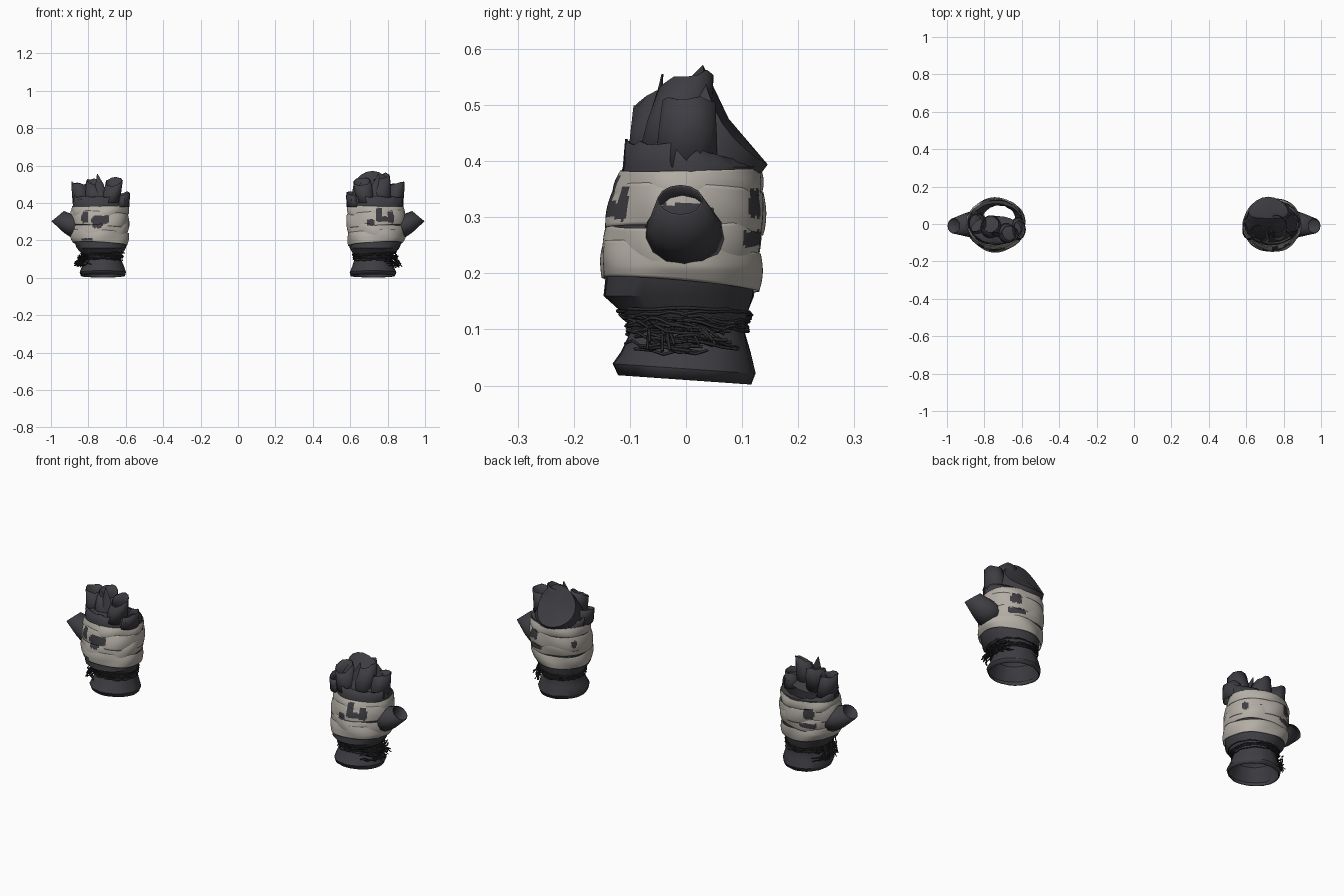
import bpy, math, random
from mathutils import Vector, Euler

if "Cube" in bpy.data.objects:
    bpy.data.objects.remove(bpy.data.objects["Cube"])


def material(name, rgb):
    m = bpy.data.materials.new(name)
    m.use_nodes = True
    m.diffuse_color = (*rgb, 1)
    m.node_tree.nodes["Principled BSDF"].inputs["Base Color"].default_value = (*rgb, 1)
    return m


DARK = material("charcoal leather", (0.048, 0.047, 0.055))
WRAP = material("bandage cloth", (0.45, 0.42, 0.375))
THREAD = material("black thread", (0.024, 0.024, 0.027))

# Glove outline: height, centre x, half width, centre y, half depth
PROFILE = [
    (0.01, 0.722, 0.118, -0.002, 0.118),
    (0.03, 0.722, 0.123, -0.002, 0.127),
    (0.06, 0.722, 0.112, 0.0, 0.115),
    (0.10, 0.722, 0.098, 0.003, 0.1),
    (0.125, 0.725, 0.106, 0.0, 0.108),
    (0.16, 0.73, 0.132, -0.013, 0.133),
    (0.21, 0.738, 0.144, -0.008, 0.132),
    (0.28, 0.738, 0.148, -0.003, 0.133),
    (0.35, 0.738, 0.147, 0.005, 0.126),
    (0.39, 0.738, 0.146, 0.008, 0.119),
    (0.44, 0.736, 0.147, 0.0, 0.108),
]


def outline(z, angle, grow=0.0):
    """Point on the glove surface at a height and angle (0 is the thumb side)."""
    z = min(max(z, PROFILE[0][0]), PROFILE[-1][0])
    for a, b in zip(PROFILE, PROFILE[1:]):
        if z <= b[0]:
            t = (z - a[0]) / (b[0] - a[0])
            x, w, y, d = [p + (q - p) * t for p, q in zip(a[1:], b[1:])]
            return Vector((x + (w + grow) * math.cos(angle),
                           y + (d + grow) * math.sin(angle), z))


def skin(name, rings, side, mats, rule=None, cap=False, thick=0.004):
    """Join rings of points into a thin shell; the side sign mirrors it."""
    n = len(rings[0])
    verts = [(p.x * side, p.y, p.z) for r in rings for p in r]
    faces = []
    for i in range(len(rings) - 1):
        for j in range(n):
            k = (j + 1) % n
            f = (i * n + j, i * n + k, (i + 1) * n + k, (i + 1) * n + j)
            faces.append(f if side > 0 else f[::-1])
    if cap:
        # Fan to a middle point, so a bent rim still closes cleanly
        mid = sum(rings[-1], Vector()) / n
        verts.append((mid.x * side, mid.y, mid.z))
        base = (len(rings) - 1) * n
        for j in range(n):
            f = (base + j, base + (j + 1) % n, base + n)
            faces.append(f if side > 0 else f[::-1])
    me = bpy.data.meshes.new(name)
    me.from_pydata(verts, [], faces)
    for m in mats:
        me.materials.append(m)
    for p in me.polygons:
        p.use_smooth = True
        if rule:
            p.material_index = rule(p.center)
    me.set_sharp_from_angle(angle=math.radians(32))
    ob = bpy.data.objects.new(name, me)
    bpy.context.collection.objects.link(ob)
    if thick:
        mod = ob.modifiers.new("thickness", "SOLIDIFY")
        mod.thickness = thick


def circle(centre, rx, ry, tilt_x=0, tilt_y=0, n=14, ragged=0.0, dish=0.0):
    turn = Euler((math.radians(tilt_x), math.radians(tilt_y), 0)).to_matrix()
    pts = []
    for j in range(n):
        a = math.tau * j / n
        sag = random.uniform(-ragged, ragged) - dish * math.cos(a) ** 2
        pts.append(Vector(centre) + turn @ Vector((rx * math.cos(a), ry * math.sin(a), sag)))
    return pts


# Worn patches: angle, height, half angle, half height
SHARED = [(-56, 0.325, 8, 0.03), (60, 0.262, 18, 0.014), (60, 0.325, 11, 0.026),
          (0, 0.285, 18, 0.04), (150, 0.3, 5, 0.018)]
PATCHES = {1: SHARED + [(-102, 0.295, 9, 0.017), (-82, 0.34, 8, 0.035), (-76, 0.315, 13, 0.016)],
           -1: SHARED + [(-90, 0.312, 20, 0.02), (-84, 0.29, 11, 0.024), (-62, 0.205, 14, 0.007)]}


def worn(side):
    def rule(c):
        a = math.degrees(math.atan2(c.y, c.x * side - 0.738))
        wave = 1 + 0.25 * math.sin(a * 0.6 + c.z * 90) + random.uniform(-0.12, 0.12)
        return int(any(((a - pa) / da) ** 4 + ((c.z - pz) / dz) ** 4 < wave
                       for pa, pz, da, dz in PATCHES[side]))
    return rule


def band(name, side, low, high, lean_x, lean_y, grow):
    """A leaning strip of cloth that follows the glove outline."""
    n, rows, rings = 120, 14, []
    phase = random.uniform(0, 6)
    for i in range(rows):
        t = i / (rows - 1)
        ring = []
        for j in range(n):
            a = math.tau * j / n
            z = low + (high - low) * t + lean_x * math.cos(a) + lean_y * math.sin(a)
            z = min(z, 0.386)
            puff = grow + 0.004 * math.sin(math.pi * t) + 0.003 * math.sin(5 * a + phase + 2 * t)
            ring.append(outline(z, a, puff))
        rings.append(ring)
    skin(name, rings, side, [WRAP, DARK], worn(side), thick=0.003)


def strands(name, side):
    """Frayed threads round the wrist, bunched at the thumb side."""
    cu = bpy.data.curves.new(name, "CURVE")
    cu.dimensions = "3D"
    cu.bevel_depth = 0.0028
    cu.bevel_resolution = 0
    cu.use_fill_caps = True
    cu.materials.append(THREAD)

    def add(points, loop=False):
        sp = cu.splines.new("POLY")
        sp.points.add(len(points) - 1)
        for q, p in zip(sp.points, points):
            q.co = (p.x * side, p.y, p.z, 1)
        sp.use_cyclic_u = loop

    for k in range(7):
        h, ph = 0.1 + 0.005 * k, random.uniform(0, 6)
        add([outline(h + 0.006 * math.sin(j * math.tau / 28 + ph) + random.uniform(-0.003, 0.003),
                     j * math.tau / 28, random.uniform(0.002, 0.01)) for j in range(28)], True)
    for k in range(45):
        a, h = random.uniform(-0.7, 0.45), random.uniform(0.07, 0.125)
        out, pts = random.uniform(0.004, 0.03), []
        for j in range(5):
            p = outline(h, a + 0.17 * j - 0.3, out + random.uniform(0, 0.01))
            p.z += random.uniform(-0.006, 0.006) - 0.003 * j
            pts.append(p)
        add(pts)
    for k in range(12):
        a = random.uniform(-0.6, 0.3)
        add([outline(0.12, a, 0.006), outline(0.1, a, 0.03),
             outline(0.06 + random.uniform(0, 0.03), a + 0.1, random.uniform(0.03, 0.05))])
    ob = bpy.data.objects.new(name, cu)
    bpy.context.collection.objects.link(ob)


def finger(name, side, base, tip, r0, r1, depth, tilt_x, tilt_y):
    a, b = Vector(base), Vector(tip)
    rings = [circle(a, r0, r0 * depth),
             circle(a.lerp(b, 0.55), r0 * 0.93, r0 * 0.93 * depth, tilt_x / 2, tilt_y / 2),
             circle(b, r1, r1 * depth, tilt_x, tilt_y, ragged=0.005)]
    skin(name, rings, side, [DARK])


def glove(prefix, side, capped):
    random.seed(4 if capped else 9)

    # Hand shell, open at the wrist, with a lower rim at the back
    rings = []
    for row in PROFILE:
        ring = []
        for j in range(36):
            p = outline(row[0], math.tau * j / 36, random.uniform(-0.002, 0.002))
            if row[0] < 0.05:
                p.z -= 0.07 * p.y
            if row[0] > 0.42:
                p.z -= 0.35 * max(0, p.y) + random.uniform(0, 0.012)
            ring.append(p)
        rings.append(ring)
    skin(prefix + "_hand_shell", rings, side, [DARK])

    # Cloth wraps
    band(prefix + "_lower_wrap", side, 0.18, 0.245, 0.008, -0.012, 0.007)
    band(prefix + "_thumb_wrap", side, 0.225, 0.295, -0.012, 0.008, 0.004)
    band(prefix + "_palm_wrap", side, 0.275, 0.35, 0.01, -0.006, 0.006)
    band(prefix + "_upper_wrap", side, 0.335, 0.386, -0.003, 0.003, 0.003)

    # Wrist threads
    strands(prefix + "_wrist_threads", side)

    # Thumb sleeve
    skin(prefix + "_thumb", [
        circle((0.85, -0.002, 0.268), 0.068, 0.076, 0, 62),
        circle((0.9, -0.004, 0.288), 0.056, 0.062, 0, 55),
        circle((0.964, -0.01, 0.33), 0.043, 0.041, 0, 40)], side, [DARK])

    # Finger sleeves
    top = 0.565 if capped else 0.535
    finger(prefix + "_index_finger", side, (0.832, 0.0, 0.38), (0.85, 0.005, 0.505),
           0.05, 0.042, 1.15, 0, -8)
    finger(prefix + "_middle_finger", side, (0.765, -0.025, 0.4), (0.765, 0.0, top - 0.022),
           0.058, 0.046, 1.1, 14, -14)
    finger(prefix + "_ring_finger", side, (0.685, -0.05, 0.4), (0.662, -0.05, 0.515),
           0.053, 0.046, 1.05, 28, -10 * side)
    finger(prefix + "_little_finger", side, (0.622, -0.025, 0.38), (0.612, -0.03, 0.45),
           0.041, 0.034, 1.5, 8, 12)

    # Torn flap between the fingers
    skin(prefix + "_torn_flap", [
        circle((0.735, -0.06, 0.42), 0.035, 0.012, n=6),
        circle((0.74, -0.05, 0.5), 0.022, 0.008, n=6),
        circle((0.752, -0.042, 0.555), 0.002, 0.002, n=6)], side, [DARK], thick=0)

    # Sloping closed back of the knuckles, or a partial floor that leaves the back open
    if capped:
        skin(prefix + "_knuckle_cap", [
            circle((0.736, 0.01, 0.385), 0.138, 0.11, n=20),
            circle((0.728, 0.042, 0.435), 0.123, 0.108, -32, n=20, dish=0.012),
            circle((0.718, 0.088, 0.483), 0.106, 0.106, -57, n=20, dish=0.028)],
            side, [DARK], cap=True, thick=0)
    else:
        skin(prefix + "_knuckle_floor", [
            circle((0.738, -0.03, 0.41), 0.135, 0.075, -12, n=20),
            circle((0.738, -0.03, 0.425), 0.09, 0.05, -12, n=20)],
            side, [DARK], cap=True, thick=0)


glove("left", 1, True)
glove("right", -1, False)
